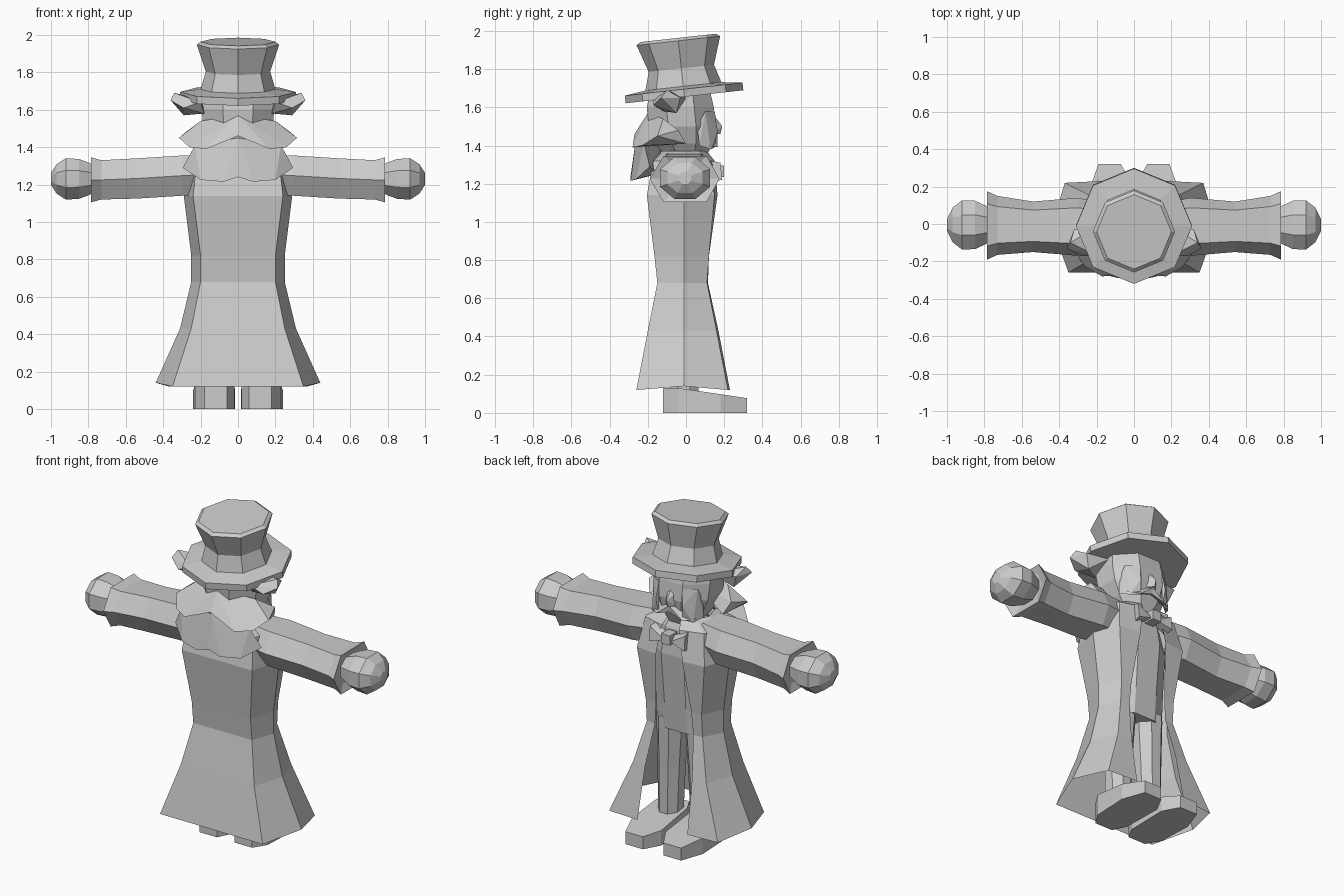
import bpy, bmesh, math
from mathutils import Matrix

grey = bpy.data.materials.new("plain_grey")
grey.diffuse_color = (0.6, 0.6, 0.6, 1)


def finish(bm, name, mirror=False, fix=True):
    if fix:
        bmesh.ops.recalc_face_normals(bm, faces=bm.faces)
    me = bpy.data.meshes.new(name)
    bm.to_mesh(me)
    bm.free()
    me.materials.append(grey)
    ob = bpy.data.objects.new(name, me)
    bpy.context.collection.objects.link(ob)
    if mirror:
        ob.modifiers.new("mirror", 'MIRROR')
    return ob


def loft(name, rings, closed=True, caps=True, mirror=False):
    """Skin a list of equal-length point rings."""
    bm = bmesh.new()
    rows = [[bm.verts.new(p) for p in r] for r in rings]
    n = len(rows[0])
    for a, b in zip(rows, rows[1:]):
        for i in range(n if closed else n - 1):
            j = (i + 1) % n
            bm.faces.new((a[i], a[j], b[j], b[i]))
    if caps:
        bm.faces.new(rows[0][::-1])
        bm.faces.new(rows[-1])
    return finish(bm, name, mirror)


def hull(name, pts, mirror=True):
    """Faceted lump around a few points."""
    bm = bmesh.new()
    for p in pts:
        bm.verts.new(p)
    bmesh.ops.convex_hull(bm, input=bm.verts)
    bmesh.ops.dissolve_limit(bm, angle_limit=0.05, verts=bm.verts, edges=bm.edges)
    return finish(bm, name, mirror)


def oval(n, cx, cy, z, rx, ry, turn=0.0):
    return [(cx + rx * math.cos(turn + 2 * math.pi * i / n),
             cy + ry * math.sin(turn + 2 * math.pi * i / n), z) for i in range(n)]


# Long coat, open at the front
# z, front edge x/y, front corner x/y, side x, back corner x/y
coat = [
    (0.12, .17, .23, .37, .22, .44, .35, -.26),
    (0.43, .16, .17, .25, .16, .31, .25, -.20),
    (0.68, .13, .115, .19, .11, .25, .20, -.15),
    (0.82, .12, .12, .19, .12, .25, .20, -.165),
    (1.14, .09, .165, .23, .15, .29, .24, -.205),
    (1.32, .06, .15, .20, .11, .26, .22, -.17),
    (1.37, .04, .11, .12, .07, .15, .12, -.12),
]
rings = []
for z, ex, ey, fx, fy, sx, bx, by in coat:
    half = [(ex, ey, z), (fx, fy, z), (sx, -.01, z + (.02 if z < .2 else 0)), (bx, by, z)]
    rings.append(half + [(-x, y, k) for x, y, k in reversed(half)])
loft("coat", rings, closed=False, caps=False)

# Waistcoat and trousers
loft("waistcoat", [oval(8, 0, -.01, z, rx, ry, math.pi / 8) for z, rx, ry in
                   [(.66, .19, .11), (.82, .19, .125), (1.14, .2, .155), (1.3, .15, .14), (1.38, .09, .1)]])
loft("trouser_leg", [oval(8, cx, cy, z, rx, ry, math.pi / 8) for z, cx, cy, rx, ry in
                     [(.08, .11, -.01, .07, .08), (.4, .105, -.01, .08, .085), (.72, .095, -.01, .095, .1)]],
     mirror=True)

# Shoes
sole = [(.06, -.12), (.18, -.12), (.23, -.04), (.24, .18), (.19, .32), (.07, .32), (.015, .22), (.02, -.04)]
loft("shoe", [[(x, y, 0) for x, y in sole],
              [(x, y, .13 if y < 0 else .125 - .15 * y) for x, y in sole]], mirror=True)

# Sleeves with flared cuffs, open at the wrist
sleeve = []
for x, y0, y1, z0, z1 in [(.16, -.15, .11, 1.15, 1.36), (.3, -.17, .14, 1.14, 1.355),
                          (.54, -.15, .12, 1.125, 1.34), (.73, -.165, .15, 1.12, 1.33),
                          (.785, -.19, .175, 1.105, 1.345), (.765, -.12, .11, 1.15, 1.31)]:
    m = (z0 + z1) / 2
    a, b = y0 * .62, y1 * .62
    sleeve.append([(x, y0, m), (x, a, z1), (x, b, z1), (x, y1, m), (x, b, z0), (x, a, z0)])
loft("sleeve", sleeve, mirror=True)

# Rounded fists
loft("fist", [[(x, -.005 + y, 1.23 + z) for y, z, _ in oval(8, 0, 0, 0, ry, rz, math.pi / 8)]
              for x, ry, rz in [(.75, .09, .07), (.8, .115, .095), (.85, .14, .115),
                                (.92, .142, .12), (.97, .1, .085), (1.0, .035, .035)]], mirror=True)

# Head and face
loft("head", [oval(8, 0, cy, z, rx, ry, math.pi / 8) for z, cy, rx, ry in
              [(1.33, 0, .1, .11), (1.41, -.01, .16, .16), (1.5, -.02, .2, .19),
               (1.6, -.03, .21, .19), (1.68, -.03, .2, .17)]])
hull("nose", [(0, .13, 1.58), (0, .19, 1.5), (0, .18, 1.46), (.04, .14, 1.46), (.03, .14, 1.54)])
hull("cheek", [(.08, .15, 1.58), (.15, .1, 1.58), (.16, .06, 1.5), (.09, .165, 1.48),
               (.08, .15, 1.39), (.14, .13, 1.38), (.17, .07, 1.4)])
hull("moustache", [(0, .165, 1.46), (0, .16, 1.42), (.09, .165, 1.39), (.15, .12, 1.4),
                   (.1, .1, 1.44), (0, .1, 1.44)])

# Hair: side tufts, upper layer and lower layer at the back of the head
hull("side_tuft", [(.18, -.12, 1.58), (.18, 0, 1.65), (.34, -.1, 1.69), (.36, -.13, 1.65),
                   (.29, -.05, 1.57), (.29, -.17, 1.61), (.32, -.03, 1.65), (.2, -.17, 1.64)])
hull("upper_hair", [(0, -.2, 1.57), (0, -.27, 1.46), (.17, -.28, 1.39), (.26, -.23, 1.4),
                    (.315, -.15, 1.45), (.2, -.12, 1.54), (.25, 0, 1.41), (.28, -.04, 1.48),
                    (0, -.1, 1.5)])
hull("lower_hair", [(0, -.29, 1.24), (0, -.26, 1.45), (.08, -.29, 1.215), (.2, -.26, 1.225),
                    (.295, -.19, 1.29), (.23, -.22, 1.41), (.18, -.15, 1.25), (0, -.13, 1.27),
                    (0, -.13, 1.4)])

# Bow tie
hull("bow_wing", [(.02, .15, 1.28), (.02, .18, 1.25), (.11, .13, 1.32), (.12, .18, 1.31),
                  (.12, .19, 1.22), (.11, .13, 1.21), (.02, .14, 1.25)])
hull("bow_knot", [(x, y, z) for x in (-.03, .03) for y in (.13, .2) for z in (1.235, 1.295)], mirror=False)

# Top hat, tipped towards the back of the head
hat = loft("top_hat", [oval(8, 0, 0, z, r, r) for z, r in
                       [(-.02, .2), (-.02, .31), (.02, .31), (.035, .2), (.13, .172), (.275, .22), (.29, .2)]])
hat.matrix_world = Matrix.Translation((0, -.01, 1.675)) @ Matrix.Rotation(.11, 4, 'X')
